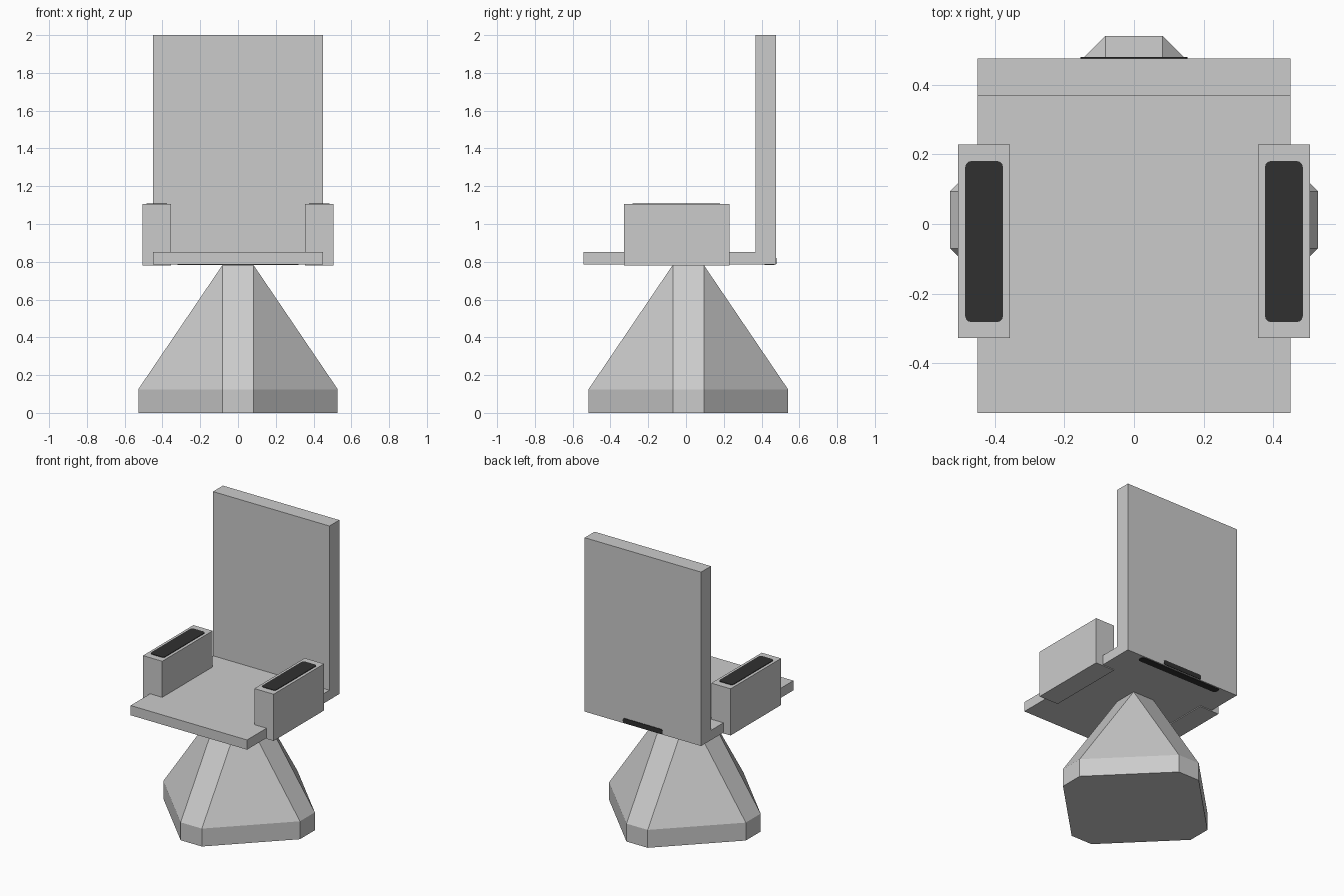
import bpy, bmesh

if "Cube" in bpy.data.objects:
    bpy.data.objects.remove(bpy.data.objects["Cube"])

dark = bpy.data.materials.new("dark_trim")
dark.diffuse_color = (0.03, 0.03, 0.03, 1)
dark.use_nodes = True
dark.node_tree.nodes["Principled BSDF"].inputs["Base Color"].default_value = dark.diffuse_color


def add_object(name, bm, mat=None):
    bmesh.ops.recalc_face_normals(bm, faces=bm.faces)
    me = bpy.data.meshes.new(name)
    bm.to_mesh(me)
    bm.free()
    ob = bpy.data.objects.new(name, me)
    bpy.context.collection.objects.link(ob)
    if mat:
        me.materials.append(mat)
    return ob


def box(name, lo, hi, mat=None, round_axis=None, radius=0.0):
    """Box between two corners, optionally rounding edges parallel to one axis."""
    bm = bmesh.new()
    bmesh.ops.create_cube(bm, size=1)
    for v in bm.verts:
        v.co = [(a + b) / 2 + c * (b - a) for a, b, c in zip(lo, hi, v.co)]
    if round_axis is not None:
        edges = [e for e in bm.edges
                 if abs((e.verts[0].co - e.verts[1].co)[round_axis]) > 1e-6]
        bmesh.ops.bevel(bm, geom=edges, offset=radius, segments=3,
                        profile=0.5, affect='EDGES')
    return add_object(name, bm, mat)


# Pedestal: diamond with cut corners, tapering to a small square
R, C, Y0 = 0.528, 0.082, 0.012
bm = bmesh.new()
octagon = [(C, -R), (R, -C), (R, C), (C, R), (-C, R), (-R, C), (-R, -C), (-C, -R)]
low = [bm.verts.new((x, y + Y0, 0)) for x, y in octagon]
mid = [bm.verts.new((x, y + Y0, 0.125)) for x, y in octagon]
top = [bm.verts.new((x, y + Y0, 0.783)) for x, y in ((C, -C), (C, C), (-C, C), (-C, -C))]
bm.faces.new(low)
bm.faces.new(top)
for i in range(8):
    j = (i + 1) % 8
    bm.faces.new((low[i], low[j], mid[j], mid[i]))
for k in range(4):
    a, b, c = mid[2 * k], mid[2 * k + 1], mid[(2 * k + 2) % 8]
    bm.faces.new((a, b, top[k]))
    bm.faces.new((b, c, top[(k + 1) % 4], top[k]))
add_object("pedestal", bm)

# Seat and backrest: one L profile extruded across the width
profile = [(-0.543, 0.785), (0.476, 0.785), (0.476, 2.0),
           (0.367, 2.0), (0.367, 0.853), (-0.543, 0.853)]
bm = bmesh.new()
side = bm.faces.new([bm.verts.new((-0.45, y, z)) for y, z in profile])
ext = bmesh.ops.extrude_face_region(bm, geom=[side])
bmesh.ops.translate(bm, vec=(0.9, 0, 0),
                    verts=[g for g in ext["geom"] if isinstance(g, bmesh.types.BMVert)])
add_object("seat_and_back", bm)

# Armrests with dark pads on top
for s, label in ((-1, "left"), (1, "right")):
    x0, x1 = sorted((s * 0.356, s * 0.505))
    box(f"armrest_{label}", (x0, -0.328, 0.779), (x1, 0.229, 1.105))
    x0, x1 = sorted((s * 0.376, s * 0.485))
    box(f"armrest_pad_{label}", (x0, -0.282, 1.095), (x1, 0.181, 1.109),
        dark, 2, 0.018)

# Dark trim strips on the lower back and underneath it
box("back_strip", (-0.153, 0.465, 0.788), (0.153, 0.480, 0.821), dark, 1, 0.012)
box("under_strip", (-0.32, 0.416, 0.783), (0.32, 0.468, 0.790), dark, 2, 0.02)
